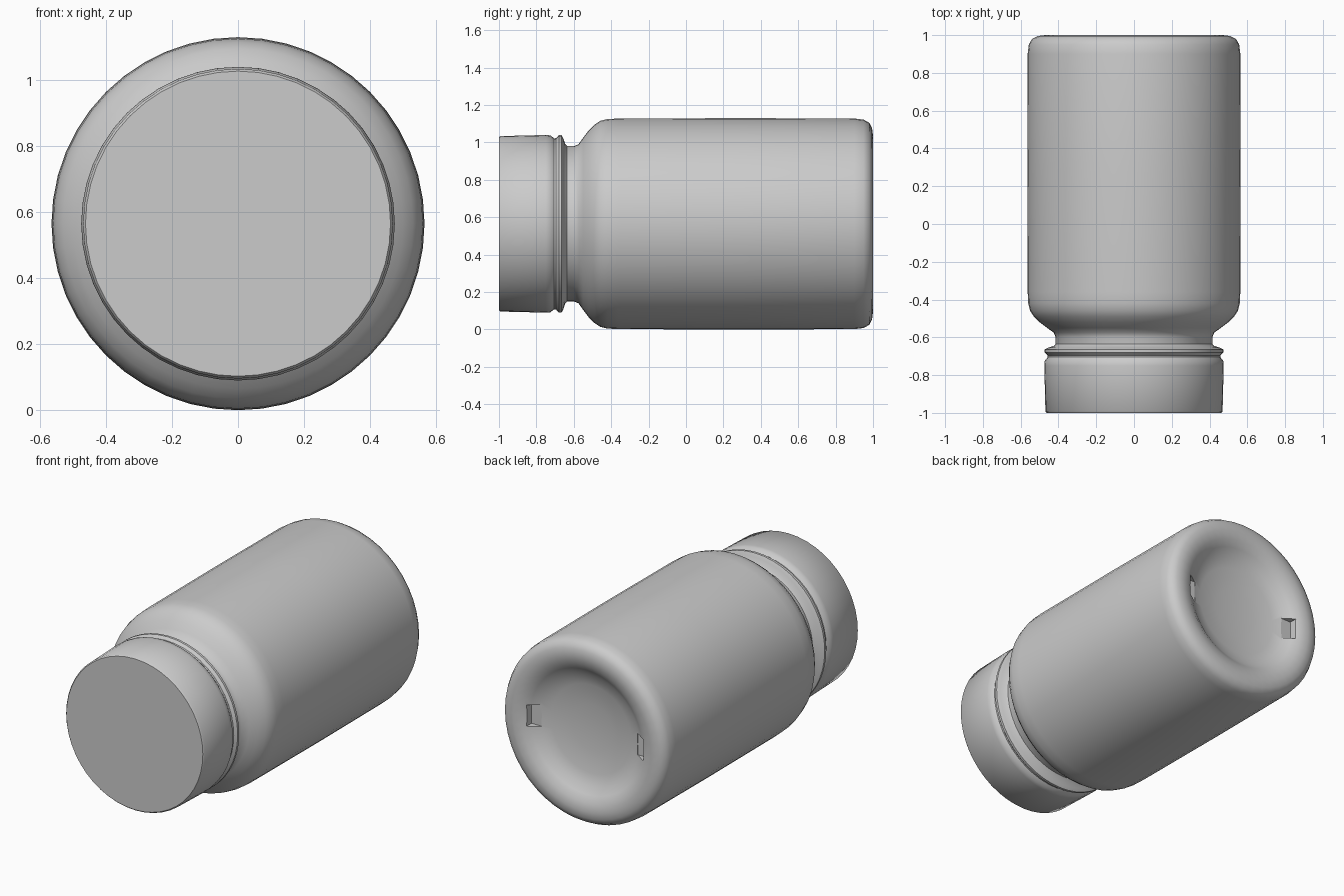
import bpy, bmesh, math

if "Cube" in bpy.data.objects:
    bpy.data.objects.remove(bpy.data.objects["Cube"])

AXIS_Z = 0.565
SIDES = 48


def lathe(name, profile, angle):
    """Spin (radius, y) points about the horizontal bottle axis; ends close on the axis."""
    bm = bmesh.new()
    rings = []
    for r, y in profile:
        if r == 0:
            rings.append([bm.verts.new((0, y, AXIS_Z))])
        else:
            rings.append([bm.verts.new((r * math.cos(2 * math.pi * i / SIDES), y,
                                        AXIS_Z + r * math.sin(2 * math.pi * i / SIDES)))
                          for i in range(SIDES)])
    for a, b in zip(rings, rings[1:]):
        for i in range(SIDES):
            j = (i + 1) % SIDES
            if len(a) == 1:
                bm.faces.new((a[0], b[j], b[i]))
            elif len(b) == 1:
                bm.faces.new((a[i], a[j], b[0]))
            else:
                bm.faces.new((a[i], a[j], b[j], b[i]))
    bmesh.ops.recalc_face_normals(bm, faces=bm.faces)
    mesh = bpy.data.meshes.new(name)
    bm.to_mesh(mesh)
    bm.free()
    obj = bpy.data.objects.new(name, mesh)
    bpy.context.collection.objects.link(obj)
    bpy.ops.object.select_all(action='DESELECT')
    obj.select_set(True)
    bpy.context.view_layer.objects.active = obj
    bpy.ops.object.shade_smooth_by_angle(angle=math.radians(angle))
    return obj


# Bottle: neck, sloping shoulder, straight body, rounded heel and dished base
bottle = lathe("bottle", [
    (0, -0.68), (0.415, -0.68), (0.415, -0.60), (0.425, -0.575),
    (0.46, -0.55), (0.50, -0.52), (0.53, -0.49), (0.55, -0.46), (0.56, -0.42),
    (0.563, -0.36), (0.565, 0.30), (0.563, 0.90), (0.557, 0.95), (0.54, 0.98),
    (0.51, 0.995), (0.47, 1.0), (0.42, 0.99), (0.38, 0.965), (0.34, 0.935),
    (0.27, 0.915), (0.14, 0.90), (0, 0.895)], 40)

# Two small moulded notches at the sides of the base dish
for side in (-1, 1):
    bpy.ops.mesh.primitive_cube_add(size=1, location=(side * 0.36, 0.98, AXIS_Z))
    cutter = bpy.context.object
    cutter.name = "notch_cutter_" + ("left" if side < 0 else "right")
    cutter.scale = (0.07, 0.10, 0.13)
    cutter.hide_render = True
    cutter.hide_set(True)
    cut = bottle.modifiers.new("base_notch", 'BOOLEAN')
    cut.operation = 'DIFFERENCE'
    cut.object = cutter

# Screw cap: flat top, plain skirt, groove and tamper ring
lathe("cap", [
    (0, -1.0), (0.462, -1.0), (0.469, -0.992), (0.475, -0.75), (0.473, -0.725),
    (0.457, -0.705), (0.458, -0.695), (0.474, -0.68), (0.474, -0.665),
    (0.455, -0.655), (0.425, -0.645), (0.41, -0.63), (0, -0.63)], 40)
